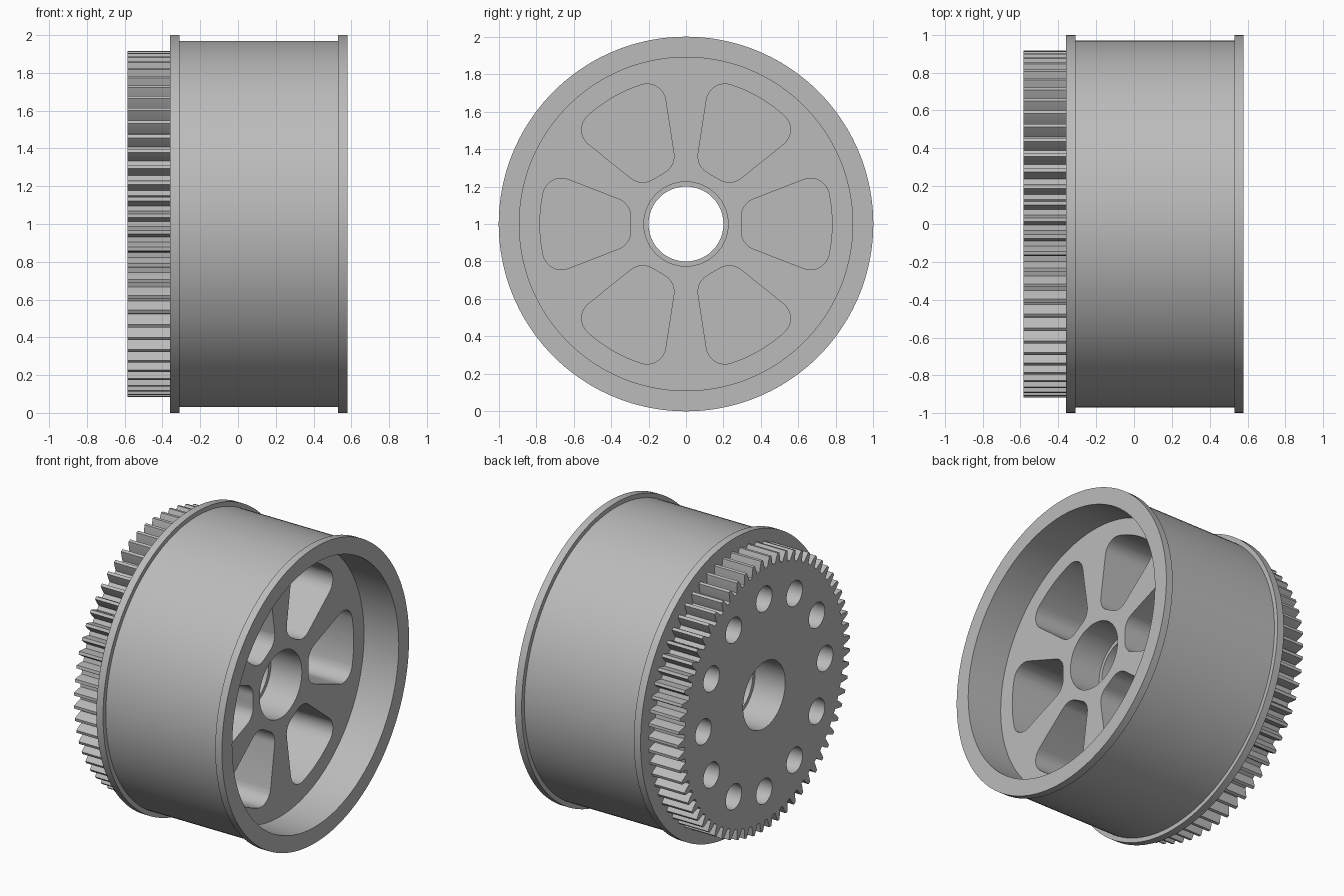
import bpy, bmesh
from math import sin, cos, radians, tau, pi, atan2

if "Cube" in bpy.data.objects:
    bpy.data.objects.remove(bpy.data.objects["Cube"])

grey = bpy.data.materials.new("plain grey")
grey.use_nodes = True
grey.diffuse_color = (0.5, 0.5, 0.5, 1)
grey.node_tree.nodes["Principled BSDF"].inputs["Base Color"].default_value = grey.diffuse_color

AXLE_Z = 1.0
SEGMENTS = 144


def finish(name, bm):
    bmesh.ops.recalc_face_normals(bm, faces=bm.faces)
    mesh = bpy.data.meshes.new(name)
    bm.to_mesh(mesh)
    bm.free()
    obj = bpy.data.objects.new(name, mesh)
    obj.location.z = AXLE_Z
    mesh.materials.append(grey)
    bpy.context.collection.objects.link(obj)
    return obj


def lathe(name, profile):
    """Turn a closed (x, radius) profile about the x axis."""
    bm = bmesh.new()
    rings = [[bm.verts.new((x, r * cos(tau * i / SEGMENTS), r * sin(tau * i / SEGMENTS)))
              for x, r in profile] for i in range(SEGMENTS)]
    n = len(profile)
    for i, ring in enumerate(rings):
        following = rings[(i + 1) % SEGMENTS]
        for j in range(n):
            k = (j + 1) % n
            bm.faces.new((ring[j], ring[k], following[k], following[j]))
    return finish(name, bm)


def prisms(name, outlines, x0, x1):
    """Extrude closed (y, z) outlines along x."""
    bm = bmesh.new()
    for outline in outlines:
        face = bm.faces.new([bm.verts.new((x0, y, z)) for y, z in outline])
        new = bmesh.ops.extrude_face_region(bm, geom=[face])["geom"]
        bmesh.ops.translate(bm, vec=(x1 - x0, 0, 0),
                            verts=[v for v in new if isinstance(v, bmesh.types.BMVert)])
    # The extruded source face is kept, so each outline is a closed solid
    return finish(name, bm)


def arc(cy, cz, r, start, end, steps):
    return [(cy + r * cos(start + (end - start) * i / steps),
             cz + r * sin(start + (end - start) * i / steps)) for i in range(steps + 1)]


def circle(cy, cz, r, steps):
    return arc(cy, cz, r, 0, tau, steps)[:-1]


def turned(points, a):
    return [(y * cos(a) - z * sin(a), y * sin(a) + z * cos(a)) for y, z in points]


def cut(obj, cutter):
    cutter.hide_render = True
    mod = obj.modifiers.new("cut", "BOOLEAN")
    mod.operation, mod.solver, mod.object = "DIFFERENCE", "EXACT", cutter
    bpy.context.view_layer.objects.active = obj
    bpy.ops.object.modifier_apply(modifier=mod.name)
    bpy.data.objects.remove(cutter)


# Wheel drum with two flanges, front recess and stepped bore
wheel = lathe("wheel_drum", [
    (-0.36, 0.2), (-0.36, 1), (-0.31, 1), (-0.31, 0.97), (0.53, 0.97), (0.53, 1),
    (0.58, 1), (0.58, 0.89), (0.32, 0.89), (0.32, 0.225), (0.09, 0.225), (0.09, 0.2)])

# Six rounded wedge pockets between the spokes
CORNER, SIDE = 0.1, radians(111)
spread = atan2(0.144, 0.665)
upper = arc(0.665, 0.144, CORNER, spread, SIDE, 8) + arc(0.395, 0.039, CORNER, SIDE, pi, 6)
lower = [(y, -z) for y, z in reversed(upper)]
pocket = upper + lower + arc(0, 0, 0.78, -spread, spread, 8)[1:-1]
cut(wheel, prisms("pocket_cutter", [turned(pocket, tau * i / 6) for i in range(6)], -0.3, 0.5))

# Drive gear on the back of the wheel
TEETH, ROOT, MIDDLE, TIP = 65, 0.85, 0.885, 0.917
pitch = tau / TEETH
teeth = [(r * cos(pitch * (i + f)), r * sin(pitch * (i + f))) for i in range(TEETH)
         for f, r in ((-0.33, ROOT), (-0.23, MIDDLE), (-0.11, TIP),
                      (0.11, TIP), (0.23, MIDDLE), (0.33, ROOT))]
gear = prisms("drive_gear", [teeth], -0.585, -0.36)
cut(gear, prisms("bore_cutter", [circle(0, 0, 0.225, 96)], -0.8, 0))

# Ring of twelve bolt holes in the gear
holes = [circle(0.65 * cos(tau * i / 12), 0.65 * sin(tau * i / 12), 0.085, 32) for i in range(12)]
cut(gear, prisms("hole_cutter", holes, -0.8, -0.3))

for obj in (wheel, gear):
    bpy.ops.object.select_all(action="DESELECT")
    obj.select_set(True)
    bpy.context.view_layer.objects.active = obj
    bpy.ops.object.shade_smooth_by_angle(angle=radians(25))
